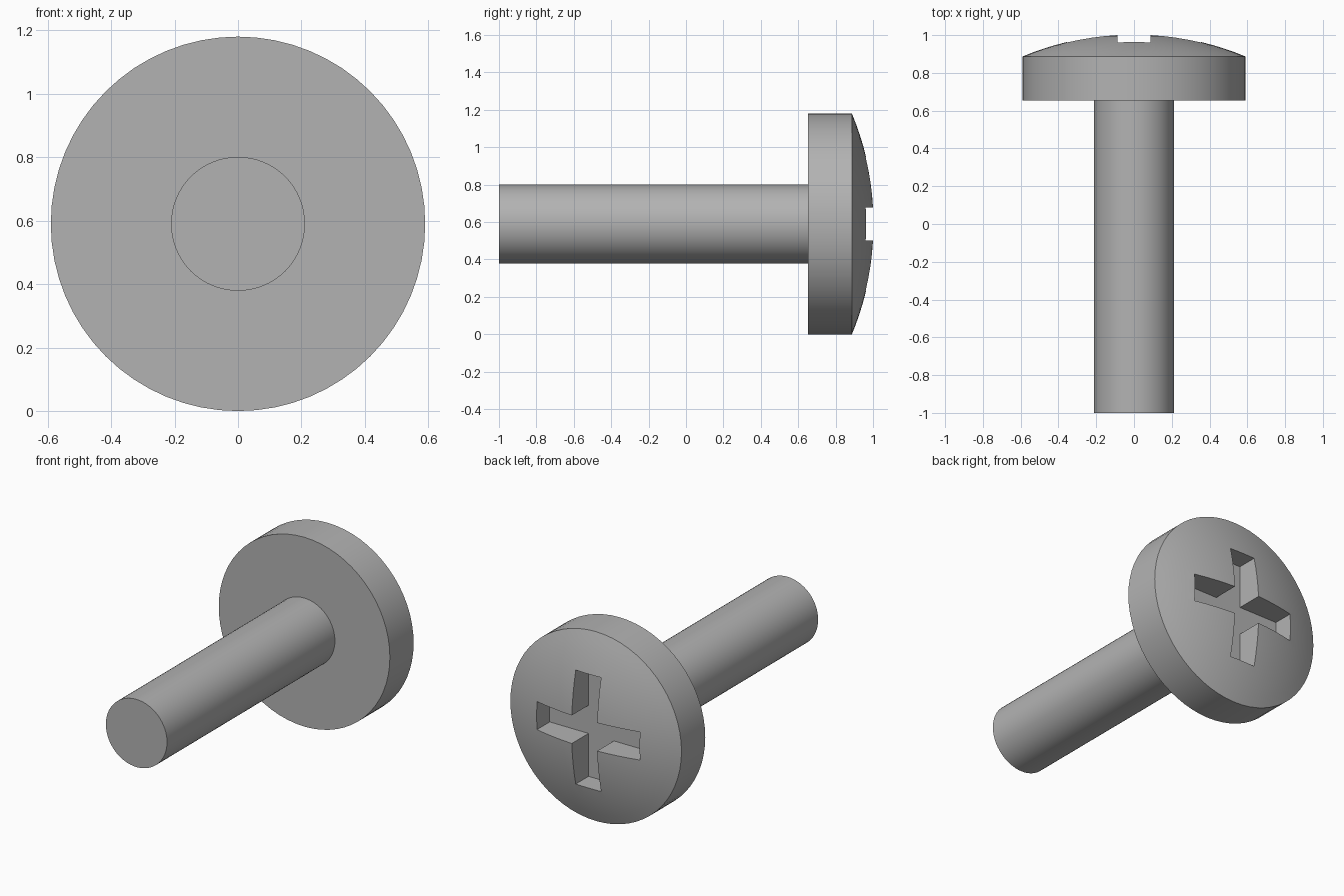
import bpy, bmesh, math
from mathutils import Matrix, Vector

cube = bpy.data.objects.get("Cube")
if cube:
    bpy.data.objects.remove(cube, do_unlink=True)

RADIUS = 0.59          # head radius, also the height of the axis
SHAFT_RADIUS = 0.211
UNDERSIDE = 0.653      # y of the head's flat underside
RIM = 0.887            # y where the dome starts
APEX = 1.005           # y of the dome's top before the slot is cut
SLOT_WIDTH, SLOT_LENGTH, SLOT_FLOOR = 0.175, 0.71, 0.835
SEGMENTS = 64

steel = bpy.data.materials.new("steel_grey")
steel.use_nodes = True
grey = (0.45, 0.45, 0.45, 1)
steel.diffuse_color = grey
steel.node_tree.nodes["Principled BSDF"].inputs["Base Color"].default_value = grey


def finish(name, bm):
    bmesh.ops.recalc_face_normals(bm, faces=bm.faces)
    mesh = bpy.data.meshes.new(name)
    bm.to_mesh(mesh)
    bm.free()
    mesh.materials.append(steel)
    obj = bpy.data.objects.new(name, mesh)
    bpy.context.collection.objects.link(obj)
    return obj


def lathe(name, profile):
    """Turn a (radius, y) profile around the screw's axis."""
    bm = bmesh.new()
    verts = [bm.verts.new((r, y, RADIUS)) for r, y in profile]
    edges = [bm.edges.new(pair) for pair in zip(verts, verts[1:])]
    bmesh.ops.spin(bm, geom=verts + edges, cent=(0, 0, RADIUS), axis=(0, 1, 0),
                   angle=math.tau, steps=SEGMENTS)
    bmesh.ops.remove_doubles(bm, verts=bm.verts, dist=0.0001)
    return finish(name, bm)


def activate(obj):
    bpy.ops.object.select_all(action="DESELECT")
    obj.select_set(True)
    bpy.context.view_layer.objects.active = obj


# Shaft, open where it meets the head
shaft = lathe("shaft", [(0, -1), (SHAFT_RADIUS, -1), (SHAFT_RADIUS, UNDERSIDE)])

# Head with a spherical dome
rise = APEX - RIM
sphere = (RADIUS ** 2 + rise ** 2) / (2 * rise)
sweep = math.asin(RADIUS / sphere)
RINGS = 10
dome = [(sphere * math.sin(sweep * i / RINGS),
         APEX - sphere * (1 - math.cos(sweep * i / RINGS)))
        for i in range(RINGS, -1, -1)]
head = lathe("head", [(0, UNDERSIDE), (RADIUS, UNDERSIDE)] + dome)

# Cross-shaped drive slot
a, b = SLOT_WIDTH / 2, SLOT_LENGTH / 2
bm = bmesh.new()
outline = []
for k in range(4):
    turn = Matrix.Rotation(k * math.pi / 2, 3, "Y")
    for x, z in ((b, a), (b, -a), (a, -a)):
        p = turn @ Vector((x, 0, z))
        outline.append(bm.verts.new((p.x, SLOT_FLOOR, p.z + RADIUS)))
base = bm.faces.new(outline)
top = bmesh.ops.extrude_face_region(bm, geom=[base])["geom"]
bmesh.ops.translate(bm, vec=(0, 0.4, 0),
                    verts=[v for v in top if isinstance(v, bmesh.types.BMVert)])
cutter = finish("slot_cutter", bm)
cutter.hide_render = True

cut = head.modifiers.new("drive_slot", "BOOLEAN")
cut.operation = "DIFFERENCE"
cut.solver = "EXACT"
cut.object = cutter
activate(head)
bpy.ops.object.modifier_apply(modifier=cut.name)
bpy.data.objects.remove(cutter, do_unlink=True)

# Smooth round surfaces, crisp edges
for obj in (shaft, head):
    activate(obj)
    bpy.ops.object.shade_smooth_by_angle(angle=math.radians(15))
